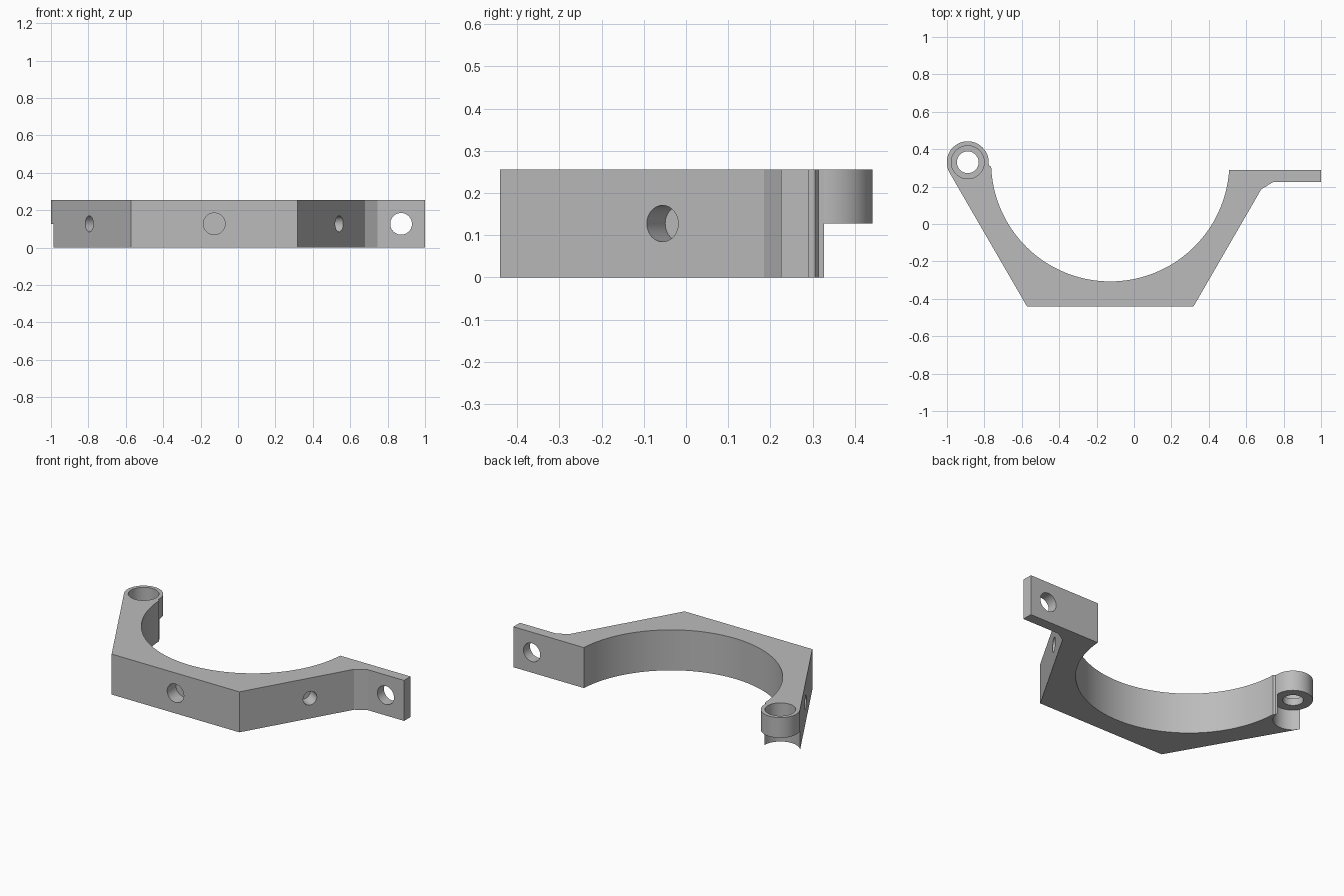
import bpy, bmesh
from math import cos, sin, pi, radians, sqrt
from mathutils import Vector

old = bpy.data.objects.get("Cube")
if old:
    bpy.data.objects.remove(old, do_unlink=True)

HEIGHT = 0.255
MID = HEIGHT / 2
CX, CY = -0.127, 0.33          # centre of the clamp bore
BORE, APOTHEM = 0.637, 0.771   # bore radius, distance to the outer flats
HX, HY, HINGE = -0.889, 0.33, 0.112

grey = bpy.data.materials.new("plain_grey")
grey.use_nodes = True
colour = (0.5, 0.5, 0.5, 1)
grey.diffuse_color = colour
grey.node_tree.nodes["Principled BSDF"].inputs["Base Color"].default_value = colour


def arc(x, y, r, start, end, n):
    angles = [radians(start + (end - start) * i / n) for i in range(n + 1)]
    return [(x + r * cos(a), y + r * sin(a)) for a in angles]


def make_object(name, bm):
    bmesh.ops.recalc_face_normals(bm, faces=bm.faces)
    mesh = bpy.data.meshes.new(name)
    bm.to_mesh(mesh)
    bm.free()
    mesh.materials.append(grey)
    ob = bpy.data.objects.new(name, mesh)
    bpy.context.collection.objects.link(ob)
    return ob


def extrude_outline(name, outline, height):
    bm = bmesh.new()
    face = bm.faces.new([bm.verts.new((x, y, 0)) for x, y in outline])
    res = bmesh.ops.extrude_face_region(bm, geom=[face])
    verts = [v for v in res["geom"] if isinstance(v, bmesh.types.BMVert)]
    bmesh.ops.translate(bm, verts=verts, vec=(0, 0, height))
    return make_object(name, bm)


def activate(ob):
    bpy.ops.object.select_all(action='DESELECT')
    ob.select_set(True)
    bpy.context.view_layer.objects.active = ob


def drill(ob, point, direction, radius, depth):
    """Cut a round hole centred on a surface point; depth is inward."""
    d = Vector(direction).normalized()
    out = 0.05
    bpy.ops.mesh.primitive_cylinder_add(
        vertices=40, radius=radius, depth=depth + out,
        location=Vector(point) + d * (depth - out) / 2,
        rotation=d.to_track_quat('Z', 'Y').to_euler())
    cutter = bpy.context.object
    cutter.name = "hole_cutter"
    cutter.hide_render = True
    cutter.data.materials.append(grey)
    activate(ob)
    mod = ob.modifiers.new("hole", 'BOOLEAN')
    mod.operation = 'DIFFERENCE'
    mod.solver = 'EXACT'
    mod.object = cutter
    bpy.ops.object.modifier_apply(modifier=mod.name)
    bpy.data.objects.remove(cutter, do_unlink=True)


# Half-hexagon clamp body with round bore, mounting tab and hinge seat
half_flat = APOTHEM / sqrt(3)
outline = [(CX - half_flat, CY - APOTHEM), (CX + half_flat, CY - APOTHEM),
           (0.68, 0.185), (0.745, 0.225), (1, 0.225), (1, 0.29)]
outline += arc(CX, CY, BORE, -3.6, -177.8, 96)
outline += [(-0.776, 0.314)]
outline += arc(HX, HY, HINGE, -1.5, -150, 32)
body = extrude_outline("clamp_body", outline, HEIGHT)

# Blind radial holes in the three outer flats
for angle, radius in ((-150, 0.043), (-90, 0.058), (-30, 0.043)):
    a = radians(angle)
    n = Vector((cos(a), sin(a), 0))
    drill(body, Vector((CX, CY, MID)) + n * APOTHEM, -n, radius, 0.087)

# Through hole in the mounting tab
drill(body, (0.872, 0.225, MID), (0, 1, 0), 0.058, 0.15)

# Hinge boss: turned ring with a counterbore, upper half only
floor = MID + 0.043
profile = [(HINGE, MID), (HINGE, HEIGHT), (0.088, HEIGHT),
           (0.088, floor), (0.058, floor), (0.058, MID)]
bm = bmesh.new()
steps = 64
rings = [[bm.verts.new((HX + r * cos(2 * pi * i / steps),
                        HY + r * sin(2 * pi * i / steps), z))
          for r, z in profile] for i in range(steps)]
for i in range(steps):
    a, b = rings[i], rings[(i + 1) % steps]
    for j in range(len(profile)):
        k = (j + 1) % len(profile)
        bm.faces.new((a[j], b[j], b[k], a[k]))
boss = make_object("hinge_boss", bm)

for ob in (body, boss):
    activate(ob)
    bpy.ops.object.shade_smooth_by_angle(angle=radians(25))
